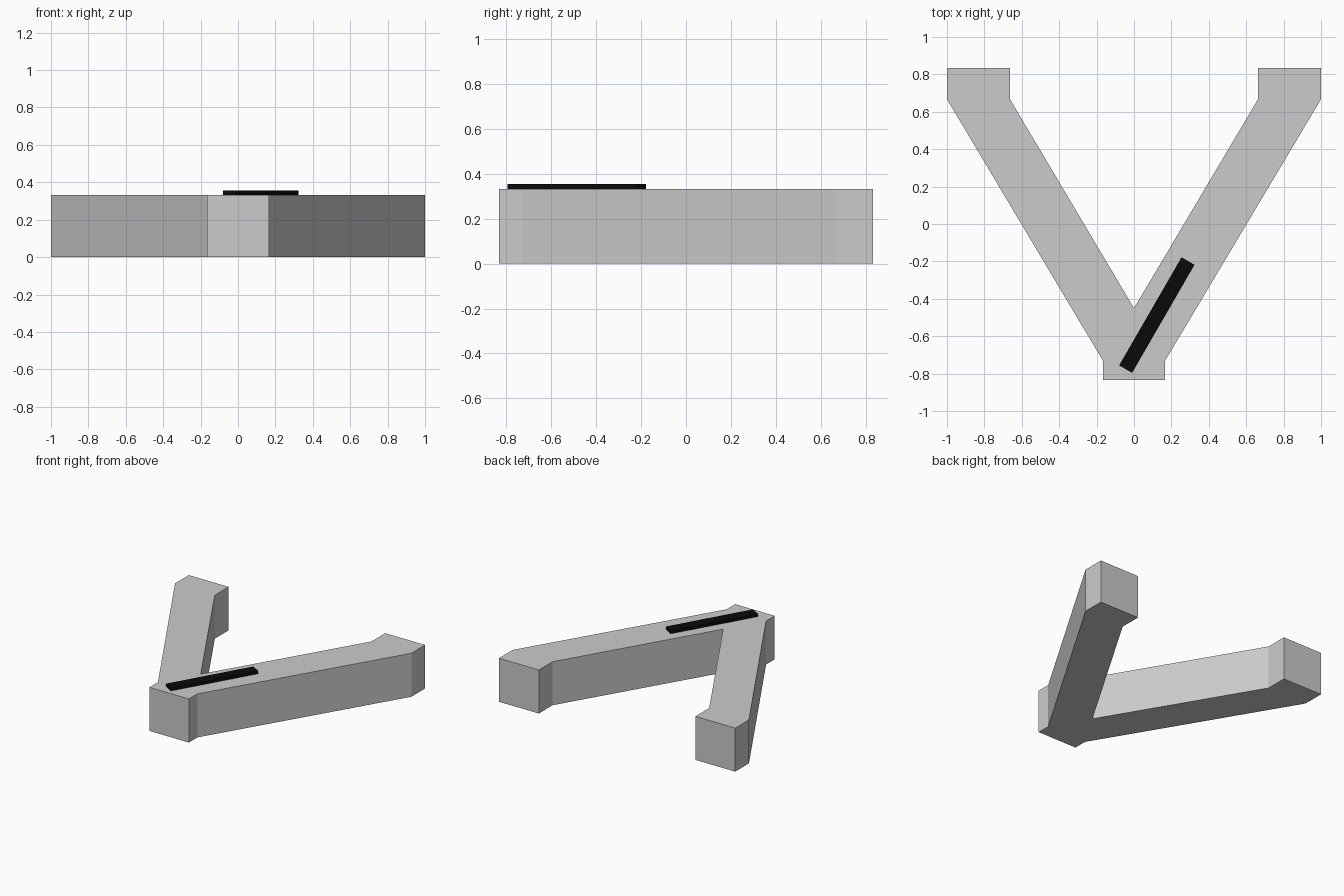
import bpy, bmesh, math
from mathutils import Matrix

if "Cube" in bpy.data.objects:
    bpy.data.objects.remove(bpy.data.objects["Cube"])

H = 1 / 3

def finish(bm, name):
    bmesh.ops.recalc_face_normals(bm, faces=bm.faces)
    mesh = bpy.data.meshes.new(name)
    bm.to_mesh(mesh)
    bm.free()
    obj = bpy.data.objects.new(name, mesh)
    bpy.context.collection.objects.link(obj)
    return obj

# V-shaped body: right half of the outline, mirrored and extruded upwards
right = [(0.167, -0.833), (0.167, -0.73), (1, 0.667), (1, 0.833),
         (0.663, 0.833), (0.663, 0.667)]
outline = right + [(0, -0.45)] + [(-x, y) for x, y in reversed(right)]
bm = bmesh.new()
face = bm.faces.new([bm.verts.new((x, y, 0)) for x, y in outline])
top = bmesh.ops.extrude_face_region(bm, geom=[face])["geom"]
bmesh.ops.translate(bm, vec=(0, 0, H),
                    verts=[v for v in top if isinstance(v, bmesh.types.BMVert)])
finish(bm, "v_body")

# Thin black strip lying along the right arm
bm = bmesh.new()
size = Matrix.Diagonal((0.667, 0.08, 0.022, 1))
place = Matrix.Translation((0.122, -0.487, H + 0.011)) @ Matrix.Rotation(math.radians(60), 4, 'Z')
bmesh.ops.create_cube(bm, size=1, matrix=place @ size)
strip = finish(bm, "black_strip")
black = bpy.data.materials.new("black")
black.diffuse_color = (0.003, 0.003, 0.003, 1)
black.use_nodes = True
black.node_tree.nodes["Principled BSDF"].inputs["Base Color"].default_value = black.diffuse_color
strip.data.materials.append(black)
